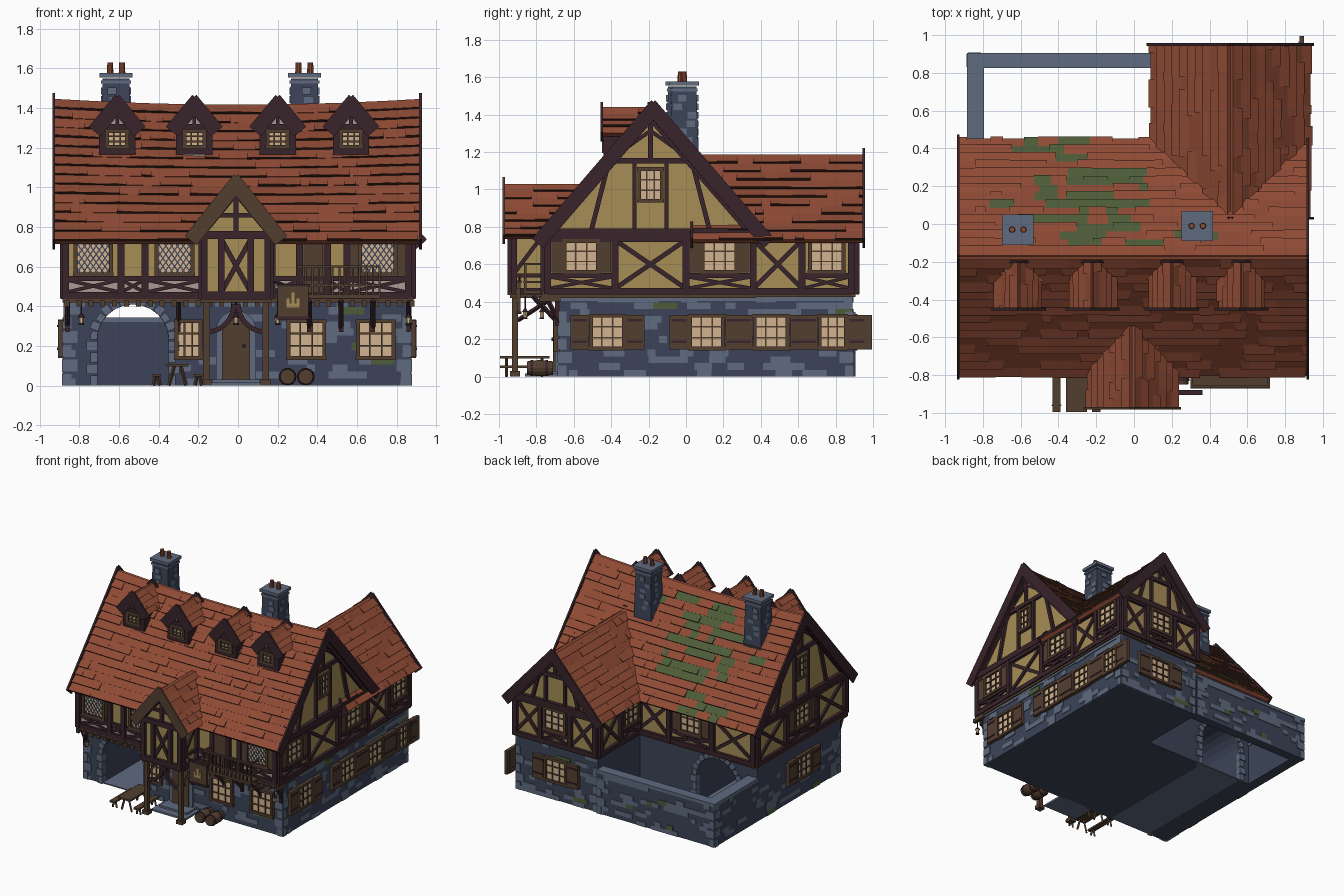
import bpy, bmesh, math, random
from mathutils import Matrix, Vector

if "Cube" in bpy.data.objects:
    bpy.data.objects.remove(bpy.data.objects["Cube"])

random.seed(4)
COL = {"roof_tile": "8E4A34", "dark_tile": "3A241C", "dark_timber": "38242A", "wood": "523E30",
       "plaster": "A68D56", "stone": "3C4458", "light_stone": "5F6B80", "window_glow": "D2B48E",
       "moss": "4C5C38", "pale_plaster": "A89C94"}
MATS = {}
for n, h in COL.items():
    m = MATS[n] = bpy.data.materials.new(n)
    m.diffuse_color = [((int(h[i:i+2], 16) / 255 + .055) / 1.055) ** 2.4 for i in (0, 2, 4)] + [1]
    m.use_nodes = True
    m.node_tree.nodes["Principled BSDF"].inputs["Base Color"].default_value = m.diffuse_color
parts = {}

def add(part, mat, verts, faces):
    bm, mats = parts.setdefault(part, (bmesh.new(), []))
    if mat not in mats:
        mats.append(mat)
    vs = [bm.verts.new(v) for v in verts]
    for f in faces:
        bm.faces.new([vs[i] for i in f]).material_index = mats.index(mat)

def loft(part, mat, a, b):
    n = len(a)
    add(part, mat, list(a) + list(b), [range(n)[::-1], range(n, 2 * n)] +
        [(i, (i + 1) % n, (i + 1) % n + n, i + n) for i in range(n)])

def frame(o, u, v):  # local axes: u along, v up, third axis outward
    u, v = Vector(u).normalized(), Vector(v).normalized()
    return Matrix.Translation(o) @ Matrix((u, v, u.cross(v))).transposed().to_4x4()

def bar(part, mat, M, p, q, w, d0=-.01, d1=.02, flare=0):
    p, q = Vector(p), Vector(q)
    d = (q - p).normalized() * w / 2
    s = Vector((-d.y, d.x))
    c = [p - s, q - s, q + s, p + s]
    e = [flare, flare, 0, 0]
    loft(part, mat, [M @ Vector((*k, d0)) for k in c], [M @ Vector((*k, d1 + f)) for k, f in zip(c, e)])

def plate(part, mat, M, u0, u1, z0, z1, d0=-.01, d1=.01, flare=0):
    bar(part, mat, M, (u0, (z0 + z1) / 2), (u1, (z0 + z1) / 2), z1 - z0, d0, d1, flare)

def prism(part, mat, axis, prof, a, b):
    at = (lambda t: [(t, p, z) for p, z in prof]) if axis == "x" else (lambda t: [(p, t, z) for p, z in prof])
    loft(part, mat, at(a), at(b))

def box(part, mat, x0, x1, y0, y1, z0, z1):
    prism(part, mat, "x", [(y0, z0), (y1, z0), (y1, z1), (y0, z1)], x0, x1)

def rod(part, mat, p, q, r, n=12, r2=None):
    p, q = Vector(p), Vector(q)
    R = (q - p).to_track_quat("Z", "Y")
    ring = lambda o, k: [o + R @ Vector((k * math.cos(t * math.tau / n), k * math.sin(t * math.tau / n), 0)) for t in range(n)]
    loft(part, mat, ring(p, r), ring(q, r2 or r))

def arch(c, r, spring, n=12):
    return [(c + r * math.cos(math.pi * i / n), spring + r * math.sin(math.pi * i / n)) for i in range(n + 1)]

def walls(x0, x1, y0, y1):  # front, right, back, left frames; u is world x or y (negated on back and left)
    X, Y, Z = Vector((1, 0, 0)), Vector((0, 1, 0)), (0, 0, 1)
    return frame((0, y0, 0), X, Z), frame((x1, 0, 0), Y, Z), frame((0, y1, 0), -X, Z), frame((x0, 0, 0), -Y, Z)

# ---- repeated details
def window(M, c, z0, z1, half=.09, shutters=(), lattice=False, part="windows"):
    plate(part, "window_glow", M, c - half, c + half, z0, z1, 0, .012)
    for z in (z0, z1):
        bar(part, "wood", M, (c - half - .012, z), (c + half + .012, z), .02, 0, .028)
    for u in (c - half, c + half):
        bar(part, "wood", M, (u, z0), (u, z1), .02, 0, .028)
    H, k = z1 - z0, half / 3
    if lattice:
        for i in range(-4, 6):
            for s in (1, -1):  # diagonal leads clipped to the pane
                pts = [(t, i * H / 4 + s * (t - c) * 1.4 + (0 if s > 0 else H / 4)) for t in [c - half + j * half / 24 for j in range(49)]]
                pts = [p for p in pts if 0 <= p[1] <= H]
                if len(pts) > 1:
                    bar(part, "stone", M, (pts[0][0], z0 + pts[0][1]), (pts[-1][0], z0 + pts[-1][1]), .006, .01, .016)
    else:
        for i in (-1, 1):
            bar(part, "wood", M, (c + i * k, z0), (c + i * k, z1), .008, 0, .02)
            bar(part, "wood", M, (c - half, z0 + H / 2 + i * H / 6), (c + half, z0 + H / 2 + i * H / 6), .008, 0, .02)
    for s in shutters:
        plate("shutters", "wood", M, *sorted((c + s * (half + .012), c + s * (half + .11))), z0 - .005, z1 + .005, 0, .028)
        for z in (z0 + .03, z1 - .03):
            plate("shutters", "dark_timber", M, *sorted((c + s * (half + .02), c + s * (half + .10))), z, z + .012, 0, .033)

def cross(M, u0, u1, z0, z1, w=.025):
    bar("timber_frame", "dark_timber", M, (u0, z0), (u1, z1), w, -.01, .015)
    bar("timber_frame", "dark_timber", M, (u0, z1), (u1, z0), w, -.01, .013)

def framing(M, posts, kinds, pale=False, lattice=False):
    T = "timber_frame", "dark_timber", M
    for z, w in ((.455, .035), (.74, .04)):
        bar(*T, (posts[0], z), (posts[-1], z), w, -.01, .024)
    for u in posts:
        bar(*T, (u, .44), (u, .75), .036, -.01, .027)
    for a, b, k in zip(posts, posts[1:], kinds):
        if k == "x":
            cross(M, a, b, .47, .73)
        else:
            bar(*T, (a, .54), (b, .54), .025)
            if pale:
                plate("low_panels", "pale_plaster", M, a, b, .47, .54, -.01, .005)
            cross(M, a, b, .47, .535, .018)
            if k == "w":
                window(M, (a + b) / 2, .56, .725, min(.09, (b - a) / 2 - .03), (), lattice)
                for s in ((1, -1) if b - a > .3 else ()):
                    e = (a + b) / 2 + s * .13
                    plate("shutters", "wood", M, e - .03, e + .03, .555, .73, 0, .02)

def gable(M, c, half, z0, z1, win=True):
    T = "gable_timbers", "dark_timber", M
    H = z1 - z0
    bar(*T, (c - half, z0), (c + half, z0), .045, -.01, .03)
    bar(*T, (c - half * .4, z0 + H * .6), (c + half * .4, z0 + H * .6), .03)
    bar(*T, (c, z0 + H * .6), (c, z1), .025)
    for s in (1, -1):
        bar(*T, (c + s * half, z0 - .02), (c, z1 - .015), .05, -.01, .03)
        bar(*T, (c + s * half * .57, z0), (c + s * half * .4, z0 + H * .58), .025)
        bar(*T, (c + s * .085, z0), (c + s * .085, z0 + H * .6), .022)
        bar(*T, (c + s * half * .4, z0 + H * .6), (c, z0 + H * .85), .02)
    if win:
        window(M, c, z0 + .17, z0 + .34, .06)

def stones(M, u0, u1, z0, z1, p=.3, skip=None):  # scattered pale masonry
    z = z0
    while z < z1 - .02:
        u = u0
        while u < u1 - .02:
            w = min(random.uniform(.04, .13), u1 - u)
            if random.random() < p and not (skip and u < skip[1] and u + w > skip[0]):
                plate("masonry", random.choice(["light_stone"] * 12 + ["moss"]), M, u, u + w, z, min(z + .036, z1), -.01, .005)
            u += w
        z += .036
    for i in range(int((z1 - z0) / .072)):  # corner quoins
        for a, b in ((u0, u0 + .04 + .03 * (i % 2)), (u1 - .04 - .03 * (i % 2), u1)):
            plate("masonry", "light_stone", M, a, b, z0 + i * .072, z0 + i * .072 + .06, -.01, .007)

def roof(part, axis, c, zr, half, drop, a, b, rows, gap=.012, mossy=False, edge="dark_timber"):
    L = math.hypot(half, drop)
    for s in (1, -1):
        if axis == "x":
            M = frame((0, c - s * half, zr - drop), (s, 0, 0), (0, s * half, drop))
        else:
            M = frame((c + s * half, 0, zr - drop), (0, s, 0), (-s * half, 0, drop))
        u0, u1 = (a, b) if s > 0 else (-b, -a)
        for i in range(12):
            k = (u1 - u0) / 12
            plate(part, "roof_tile", M, u0 + i * k, u0 + i * k + k, 0, L - gap, -.025, 0)
        h = (L - gap) / rows
        for r in range(rows):
            u = u0
            while u < u1 - .001:
                w = min(random.uniform(.04, .2), u1 - u)
                lift = random.choice((.003, .012, .014, .016))
                green = mossy and s < 0 and random.random() < .65 * math.exp(-((-u + .2) / .3) ** 2)
                plate(part, "moss" if green else "roof_tile", M, u, u + w, r * h, r * h + h, -.002, .002, lift)
                if lift > .01:
                    plate(part, "dark_tile", M, u, u + w, r * h - .002, r * h, -.002, lift + .001)
                u += w
        for u in (u0, u1):  # bargeboards
            bar(part, edge, M, (u, -.01), (u, L + .01), .014, -.055, .022)

# ---- ground floor with arched passage
R = arch(-.53, .18, .23)
prism("ground_floor", "stone", "y", [(-.88, 0), (-.71, 0)] + R[::-1] + [(-.35, 0), (.87, 0), (.87, .44), (-.88, .44)], -.68, .36)
box("wing_ground_floor", "stone", .15, .87, .35, .89, 0, .44)
box("passage_floor", "light_stone", -.71, -.35, -.68, .36, 0, .008)
box("courtyard_wall", "stone", -.88, -.80, .35, .90, 0, .33)
box("courtyard_wall", "stone", -.88, .16, .83, .90, 0, .33)
box("courtyard_coping", "light_stone", -.885, -.795, .36, .905, .32, .345)
box("courtyard_coping", "light_stone", -.885, .15, .825, .905, .32, .345)
F, Rt, B, Lf = walls(-.88, .87, -.68, .36)
WB = walls(.15, .87, .36, .89)
stones(F, -.88, .87, 0, .42, .28, (-.75, -.31))
stones(Rt, -.68, .89, 0, .43, .28)
stones(Lf, -.90, .68, 0, .33, .28)
stones(WB[2], -.87, -.15, 0, .43, .28)
stones(walls(0, 0, 0, .90)[2], -.15, .88, 0, .32, .28)
plate("masonry", "light_stone", Rt, -.68, .89, .405, .43, -.01, .006)
for M, c in ((F, -.53), (B, .53)):  # arch surround
    for i in range(13):
        t = math.pi * (i + .5) / 13
        d = Vector((math.cos(t), math.sin(t)))
        bar("arch_stones", "light_stone", M, Vector((c, .23)) + d * .18, Vector((c, .23)) + d * (.215 + .01 * (i % 2)), .042, -.03, .012)
    for s in (1, -1):
        for i in range(4):
            e = [c + s * .18, c + s * (.215 + .02 * (i % 2))]
            plate("arch_stones", "light_stone", M, min(e), max(e), i * .058, i * .058 + .052, -.03, .012)
for c in (-.25, .345, .695):
    window(F, c, .14, .325, .09 if c > 0 else .06)
for c in (-.42, .11, .455, .785):
    window(Rt, c, .15, .325, .088 if c < .7 else .07, (-1, 1))
window(Lf, .2, .15, .325, .09, (-1, 1))
window(WB[2], -.51, .15, .325, .09, (-1, 1))
plate("shutters", "wood", Rt, .89, .995, .145, .33, .005, .03)

# ---- upper floor, wing and gables
prism("upper_floor", "plaster", "x", [(-.75, .44), (.37, .44), (.37, .72), (-.19, 1.37), (-.75, .72)], -.87, .87)
prism("wing_upper_floor", "plaster", "y", [(.15, .44), (.87, .44), (.87, .72), (.51, 1.13), (.15, .72)], 0, .9)
box("jetty_beam", "wood", -.885, .885, -.77, .375, .42, .45)
box("jetty_beam", "wood", .14, .885, .36, .905, .425, .45)
for i in range(30):
    box("joists", "wood", -.875 + i * .06, -.85 + i * .06, -.785, -.67, .40, .43)
UF, UR, UB, UL = walls(-.87, .87, -.75, .37)
framing(UF, [-.87, -.59, -.47, -.17], "wpw", True, True)
framing(UF, [.17, .31, .45, .55, .86], "pppw", True, True)
plate("balcony_door", "wood", UF, .33, .43, .45, .73, 0, .02)
framing(UR, [-.74, -.38, 0, .36, .62, .885], "wxwxw")
framing(UL, [-.36, 0, .38, .74], "xwx")
framing(UB, [-.15, .12, .5, .86], "xwx")
W = walls(.15, .87, 0, .9)
framing(W[2], [-.86, -.64, -.38, -.16], "xwx")
framing(W[3], [-.88, -.62, -.38], "xw")
gable(UR, -.19, .56, .77, 1.41)
gable(UL, .19, .56, .77, 1.41)
gable(W[2], -.51, .36, .76, 1.15, False)
roof("main_roof", "x", -.175, 1.455, .625, .725, -.93, .92, 15, mossy=True)
roof("wing_roof", "y", .51, 1.2, .42, .47, .03, .95, 10, .02)

# ---- porch
prism("porch_room", "plaster", "y", [(-.18, .44), (.16, .44), (.16, .78), (-.01, .98), (-.18, .78)], -.93, -.6)
box("porch_beam", "wood", -.19, .17, -.94, -.68, .42, .45)
roof("porch_roof", "y", -.01, 1.045, .235, .295, -.975, -.5, 7, .02, edge="wood")
P = walls(-.18, .16, -.93, 0)
T = "porch_timbers", "dark_timber"
for z in (.455, .76):
    bar(*T, P[0], (-.185, z), (.165, z), .04, -.01, .025)
    bar(*T, P[1], (-.93, z), (-.75, z), .035)
    bar(*T, P[3], (.75, z), (.93, z), .035)
for u in (-.17, -.085, .065, .15):
    bar(*T, P[0], (u, .44), (u, .77), .032, -.01, .025)
for M, s in ((P[1], 1), (P[3], -1)):
    bar(*T, M, (-.92 * s, .44), (-.92 * s, .76), .032)
    bar(*T, M, (-.92 * s, .54), (-.75 * s, .54), .022)
    bar(*T, M, (-.92 * s, .55), (-.77 * s, .75), .022)
cross(P[0], -.085, .065, .47, .74)
bar(*T, P[0], (-.01, .76), (-.01, .97), .025)
bar(*T, P[0], (-.1, .86), (.08, .86), .022)
for s in (1, -1):
    bar(*T, P[0], (-.01 + s * .17, .77), (-.01, .975), .035)
    x = -.01 + s * .15
    box("porch_posts", "wood", x - .016, x + .016, -.93, -.898, 0, .44)
    box("porch_posts", "wood", x - .026, x + .026, -.94, -.888, 0, .03)
    for i in range(5):  # curved brace
        q = [(x - s * .14 * math.sin(t), .27 + .14 * (1 - math.cos(t))) for t in (i * math.pi / 10, (i + 1) * math.pi / 10)]
        bar(*T, P[0], *q, .025, -.03, -.005)
    rod(*T, (x, -.9, .3), (x, -.7, .43), .012, 4)
prism("door_surround", "light_stone", "y", [(-.11, 0), (.09, 0)] + arch(-.01, .1, .28), -.70, -.67)
prism("door", "wood", "y", [(-.08, .03), (.06, .03)] + arch(-.01, .07, .28), -.71, -.67)
rod("door", "dark_timber", (.03, -.72, .2), (.03, -.70, .2), .01)
box("steps", "light_stone", -.13, .11, -.80, -.68, 0, .03)
box("steps", "light_stone", -.16, .14, -.86, -.68, 0, .015)

# ---- dormers
for c in (-.61, -.22, .2, .57):
    prism("dormers", "pale_plaster", "y", [(c - .085, 1.1), (c + .085, 1.1), (c + .085, 1.31), (c, 1.395), (c - .085, 1.31)], -.42, -.2)
    D = walls(c - .085, c + .085, -.42, 0)
    for z in (1.18, 1.305):
        bar("dormers", "dark_timber", D[0], (c - .092, z), (c + .092, z), .03, -.01, .02)
    for s in (1, -1):
        bar("dormers", "dark_timber", D[0], (c + s * .075, 1.17), (c + s * .075, 1.31), .034)
    bar("dormers", "dark_timber", D[0], (c, 1.31), (c, 1.39), .018)
    for M, s in ((D[1], 1), (D[3], -1)):
        plate("dormers", "dark_timber", M, *sorted((-.42 * s, -.25 * s)), 1.1, 1.31, -.01, .005)
    window(D[0], c, 1.205, 1.285, .05, part="dormer_windows")
    roof("dormer_roofs", "y", c, 1.445, .12, .145, -.45, -.2, 4, .008)

# ---- chimneys
for x, y in ((-.615, -.03), (.335, -.01)):
    sq = lambda h, k, z: [(x + a * h, y + b * k, z) for a, b in ((-1, -1), (1, -1), (1, 1), (-1, 1))]
    loft("chimneys", "stone", sq(.08, .085, 1.0), sq(.068, .065, 1.55))
    loft("chimneys", "light_stone", sq(.076, .072, 1.525), sq(.076, .072, 1.54))
    loft("chimneys", "light_stone", sq(.083, .08, 1.555), sq(.083, .08, 1.578))
    for M, c in zip(walls(x - .074, x + .074, y - .074, y + .074), (x, y, -x, -y)):
        for i in range(7):
            u = c + random.uniform(-.06, .02)
            plate("chimneys", "light_stone", M, u, u + .045, 1.2 + i * .045, 1.235 + i * .045, -.02, .002)
    for s in (-1, 1):
        rod("chimney_pots", "roof_tile", (x + s * .03, y, 1.57), (x + s * .03, y, 1.63), .017, 10, .014)

# ---- balcony, brackets, lanterns, sign
box("balcony", "wood", .3, .72, -.87, -.75, .44, .46)
for z in (.5, .595):
    box("balcony", "wood", .3, .72, -.868, -.852, z, z + .012)
    for x in (.3, .708):
        box("balcony", "wood", x, x + .012, -.865, -.75, z, z + .012)
for i in range(13):
    box("balcony", "wood", .302 + i * .034, .312 + i * .034, -.866, -.854, .45, .6)
for x in (-.86, -.3, .36, .52, .68, .86):
    rod("brackets", "dark_timber", (x, -.675, .28), (x, -.82 if .3 < x < .7 else -.75, .43), .013, 4)
    box("brackets", "dark_timber", x - .011, x + .011, -.70, -.675, .27, .42)
for x, y in ((-.79, -.77), (-.01, -.86), (.2, -.86), (.86, -.77)):
    rod("lanterns", "dark_timber", (x, y, .36), (x, y, .43), .004, 6)
    rod("lanterns", "window_glow", (x, y, .315), (x, y, .345), .011, 6, .014)
    rod("lanterns", "dark_timber", (x, y, .345), (x, y, .365), .019, 6, .005)
    rod("lanterns", "dark_timber", (x, y, .307), (x, y, .315), .014, 6)
box("hanging_sign", "wood", .2, .355, -.90, -.885, .34, .5)
for z in (.335, .5):
    box("hanging_sign", "dark_timber", .193, .362, -.905, -.88, z, z + .014)
for i, h in enumerate((.44, .47, .44)):
    box("hanging_sign", "plaster", .245 + i * .025, .26 + i * .025, -.905, -.895, .41, h)
box("hanging_sign", "plaster", .245, .31, -.905, -.895, .395, .415)
rod("hanging_sign", "dark_timber", (.28, -.89, .5), (.15, -.89, .53), .006, 6)

# ---- yard furniture
for x, w, z in ((-.305, .055, .11), (-.41, .022, .06), (-.2, .022, .06)):
    box("table_and_benches", "wood", x - w, x + w, -.995, -.73, z - .014, z)
    for y in (-.96, -.77):
        for s in (1, -1):
            rod("table_and_benches", "wood", (x + s * w * .8, y, 0), (x + s * w * .3, y, z - .01), .009, 4)
for x in (.25, .342):
    rod("barrels", "wood", (x, -.85, .045), (x, -.78, .045), .037, 14, .045)
    rod("barrels", "wood", (x, -.78, .045), (x, -.71, .045), .045, 14, .037)
    for y in (-.825, -.745):
        rod("barrels", "dark_timber", (x, y - .006, .045), (x, y + .006, .045), .044, 14)

# ---- build objects; the main roof sags a little at mid-ridge
for name, (bm, mats) in parts.items():
    if name == "main_roof":
        for v in bm.verts:
            v.co.z -= .03 * (1 - (v.co.x / .93) ** 2) * max(0, v.co.z - .73) / .73
    bmesh.ops.recalc_face_normals(bm, faces=bm.faces)
    me = bpy.data.meshes.new(name)
    bm.to_mesh(me)
    bm.free()
    for m in mats:
        me.materials.append(MATS[m])
    bpy.context.collection.objects.link(bpy.data.objects.new(name, me))
